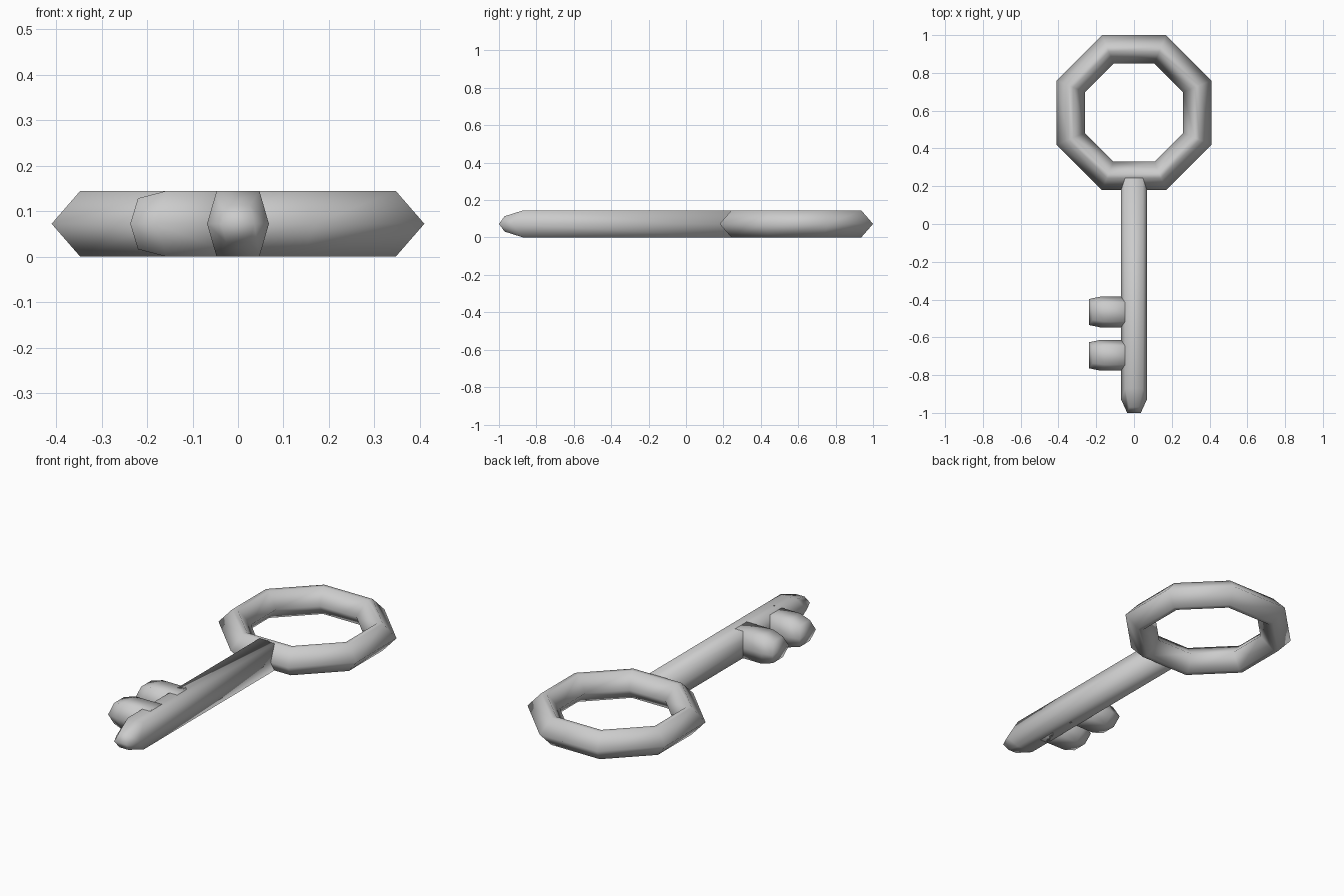
import bpy, bmesh
from math import pi, cos, sin
from mathutils import Matrix, Vector

if "Cube" in bpy.data.objects:
    bpy.data.objects.remove(bpy.data.objects["Cube"])

ZC = 0.0725  # mid-height of the whole key


def finish(name, bm):
    bmesh.ops.recalc_face_normals(bm, faces=bm.faces)
    for f in bm.faces:
        f.smooth = True
    mesh = bpy.data.meshes.new(name)
    bm.to_mesh(mesh)
    bm.free()
    ob = bpy.data.objects.new(name, mesh)
    bpy.context.collection.objects.link(ob)
    return ob


def hex_bar(name, stations, matrix):
    """Six-sided bar along local +y. Each station:
    (y of side corners, side half width, y of flats, flat half width, half height)"""
    bm = bmesh.new()
    rings = []
    for ys, ws, yf, wf, h in stations:
        pts = [(-ws, ys, 0), (-wf, yf, h), (wf, yf, h),
               (ws, ys, 0), (wf, yf, -h), (-wf, yf, -h)]
        rings.append([bm.verts.new(matrix @ Vector(p)) for p in pts])
    for a, b in zip(rings, rings[1:]):
        for i in range(6):
            j = (i + 1) % 6
            bm.faces.new((a[i], a[j], b[j], b[i]))
    # ends close with two facets meeting at the mid-height ridge
    for r in (rings[0], rings[-1]):
        bm.faces.new((r[0], r[1], r[2], r[3]))
        bm.faces.new((r[3], r[4], r[5], r[0]))
    return finish(name, bm)


# Octagonal bow ring, section given as (apothem, height)
section = [(0.41, ZC), (0.347, 0.145), (0.322, 0.145),
           (0.26, ZC), (0.322, 0.0), (0.347, 0.0)]
bm = bmesh.new()
loops = []
for k in range(8):
    a = pi / 8 + k * pi / 4
    loops.append([bm.verts.new((r / cos(pi / 8) * cos(a),
                                0.59 + r / cos(pi / 8) * sin(a), z))
                  for r, z in section])
for k in range(8):
    a, b = loops[k], loops[(k + 1) % 8]
    for i in range(6):
        j = (i + 1) % 6
        bm.faces.new((a[i], a[j], b[j], b[i]))
finish("bow_ring", bm)

# Shaft runs from the ring towards the tapered tip at -y
toward_front = Matrix.Translation((0, 0, ZC)) @ Matrix.Rotation(pi, 4, 'Z')
hex_bar("shaft", [(-0.25, 0.068, -0.25, 0.047, 0.0725),
                  (0.93, 0.068, 0.87, 0.047, 0.0725),
                  (1.0, 0.036, 0.97, 0.026, 0.041)], toward_front)

# Two teeth pointing to -x
for n, y in enumerate((-0.466, -0.695), 1):
    m = Matrix.Translation((0, y, ZC)) @ Matrix.Rotation(pi / 2, 4, 'Z')
    hex_bar(f"tooth_{n}", [(0.0, 0.081, 0.0, 0.05, 0.0725),
                           (0.18, 0.081, 0.157, 0.05, 0.0725),
                           (0.237, 0.069, 0.22, 0.042, 0.056)], m)
